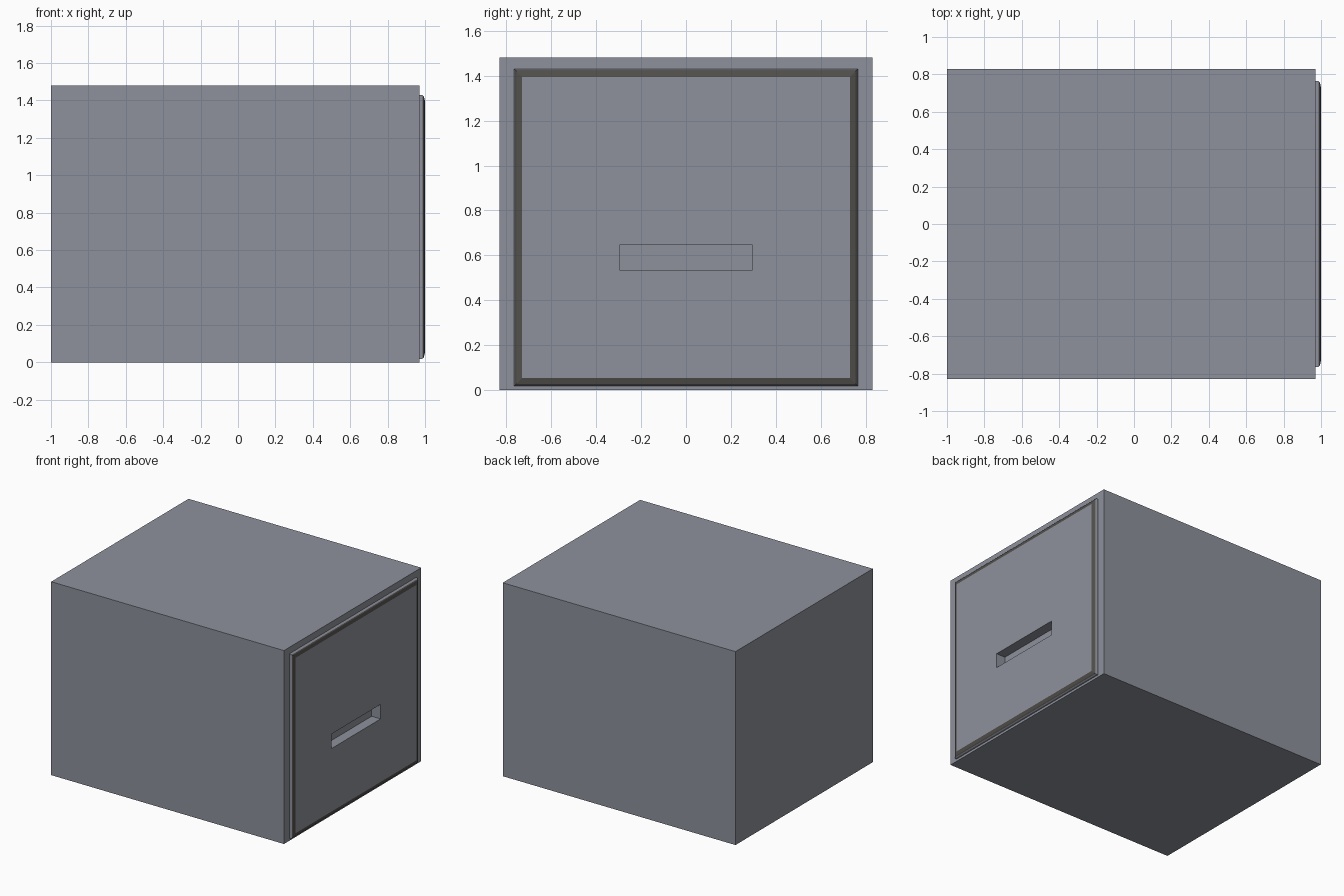
import bpy, bmesh

if "Cube" in bpy.data.objects:
    bpy.data.objects.remove(bpy.data.objects["Cube"])


def make_material(name, rgb):
    mat = bpy.data.materials.new(name)
    mat.diffuse_color = (*rgb, 1)
    mat.use_nodes = True
    mat.node_tree.nodes["Principled BSDF"].inputs["Base Color"].default_value = mat.diffuse_color
    return mat


slate = make_material("slate_grey", (0.27, 0.285, 0.33))
seal = make_material("dark_rim", (0.085, 0.08, 0.072))


def loft_x(name, sections, dark_from=None):
    """Closed solid through rectangles (x, half_width, z_low, z_high).
    Side bands from index dark_from onward get the dark rim material."""
    bm = bmesh.new()
    rings = [[bm.verts.new((x, y, z)) for y, z in
              ((-w, lo), (w, lo), (w, hi), (-w, hi))]
             for x, w, lo, hi in sections]
    for k, (a, b) in enumerate(zip(rings, rings[1:])):
        for i in range(4):
            j = (i + 1) % 4
            face = bm.faces.new((a[i], a[j], b[j], b[i]))
            if dark_from is not None and k >= dark_from:
                face.material_index = 1
    bm.faces.new(rings[0])
    bm.faces.new(rings[-1])
    bmesh.ops.recalc_face_normals(bm, faces=bm.faces)
    mesh = bpy.data.meshes.new(name)
    bm.to_mesh(mesh)
    bm.free()
    mesh.materials.append(slate)
    if dark_from is not None:
        mesh.materials.append(seal)
    obj = bpy.data.objects.new(name, mesh)
    bpy.context.collection.objects.link(obj)
    return obj


# Plain cabinet block
cabinet = loft_x("cabinet", [(-1.0, 0.83, 0, 1.48), (0.97, 0.83, 0, 1.48)])

# Drawer front with a softened dark rim: (x, inset from the outline)
rim = [(0.97, 0), (0.983, 0), (0.989, 0.004), (0.994, 0.01), (1.0, 0.035)]
drawer_front = loft_x("drawer_front",
                      [(x, 0.765 - d, 0.018 + d, 1.43 - d) for x, d in rim],
                      dark_from=2)

# Recessed hand slot cut through the front into the cabinet
cutter = loft_x("slot_cutter", [(0.924, 0.296, 0.535, 0.646),
                                (1.1, 0.296, 0.535, 0.646)])
cutter.hide_render = True
cutter.display_type = 'WIRE'
for obj in (cabinet, drawer_front):
    mod = obj.modifiers.new("hand_slot", 'BOOLEAN')
    mod.operation = 'DIFFERENCE'
    mod.solver = 'EXACT'
    mod.object = cutter
